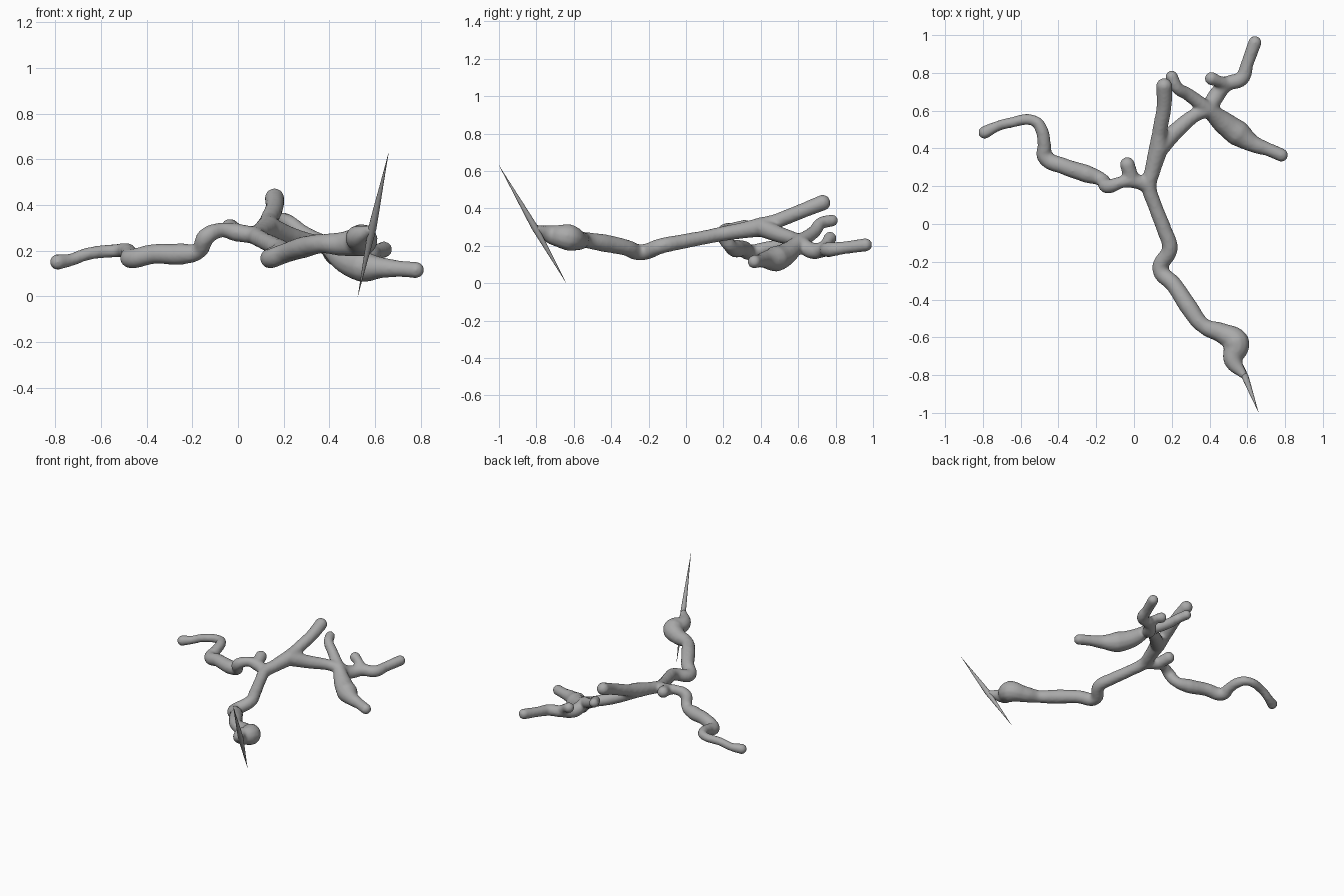
import bpy
from mathutils import Vector

default_cube = bpy.data.objects.get("Cube")
if default_cube:
    bpy.data.objects.remove(default_cube, do_unlink=True)

# One plain grey for the whole model
grey = bpy.data.materials.new("plain_grey")
grey.use_nodes = True
colour = (0.4, 0.4, 0.4, 1.0)
grey.diffuse_color = colour
grey.node_tree.nodes["Principled BSDF"].inputs["Base Color"].default_value = colour


def activate(target, others=()):
    bpy.ops.object.select_all(action="DESELECT")
    for item in (target, *others):
        item.select_set(True)
    bpy.context.view_layer.objects.active = target


def tube(name, points):
    """Tapered tube through (x, y, z, radius) points given in hundredths."""
    curve = bpy.data.curves.new(name, "CURVE")
    curve.dimensions = "3D"
    curve.bevel_depth = 0.01
    curve.bevel_resolution = 4
    curve.resolution_u = 8
    curve.use_fill_caps = True
    spline = curve.splines.new("BEZIER")
    spline.bezier_points.add(len(points) - 1)
    spline.radius_interpolation = "LINEAR"
    for knot, (x, y, z, radius) in zip(spline.bezier_points, points):
        knot.co = Vector((x, y, z)) / 100
        knot.radius = radius
        knot.handle_left_type = knot.handle_right_type = "AUTO"
    obj = bpy.data.objects.new(name, curve)
    bpy.context.collection.objects.link(obj)
    activate(obj)
    bpy.ops.object.convert(target="MESH")
    return bpy.context.view_layer.objects.active


def ball(point):
    """Rounded end of a tube."""
    x, y, z, radius = point
    bpy.ops.mesh.primitive_uv_sphere_add(
        segments=20, ring_count=12, radius=radius / 100,
        location=Vector((x, y, z)) / 100)
    return bpy.context.object


pieces = []


def branch(name, *points):
    pieces.append(tube(name, points))
    pieces.append(ball(points[0]))
    pieces.append(ball(points[-1]))


# Main trunk, from the narrow funnel through the bulb up to the fork
fork = (13, 40, 30, 5.2)
branch("trunk", (58, -80, 29, 2.2), (52.5, -72, 26, 5.2), (54, -63, 24.5, 7.3),
       (47, -58, 23, 5.5), (37, -54, 23, 4.2), (29, -44, 21.5, 4.8),
       (21, -32, 19, 4.4), (14, -24, 16.5, 4.4), (19, -13, 20, 4.2),
       (16, -3, 22, 4), (11, 10, 24.5, 3.8), (8, 20, 26.5, 4),
       (10, 29, 28, 4.3), fork)

# Raised limb straight on from the fork
branch("raised_limb", fork, (13.5, 48, 33, 4), (16, 63, 39, 4), (16, 73, 43, 4.3))

# Link from the fork to the far hub
hub = (39.5, 60.5, 22, 4)
branch("hub_link", fork, (23, 50, 26, 4.4), (33, 58, 23.5, 3.7), hub)

# Limbs spreading from the hub
branch("curled_limb", hub, (28, 69, 28, 3.5), (23, 72, 32, 3.3), (20, 78, 33.5, 3.3))
branch("swollen_limb", hub, (47, 54, 16, 6), (55, 48, 13, 7), (63, 42.5, 12.5, 4.6),
       (71, 39.5, 12, 3.6), (78, 36.5, 11.5, 3.6))
bend = (49, 74, 18, 4)
branch("far_limb", hub, (43, 67, 17.5, 4.5), bend, (57, 77, 18, 4),
       (60, 85, 19, 3.4), (64, 96, 20.5, 3.6))
branch("far_stub", bend, (45, 75.5, 22, 3), (41, 77, 24, 3.6))

# Long winding limb on the right side, with its stub
root = (8, 20, 26.5, 3.8)
elbow = (-1, 23, 28, 4)
branch("winding_limb", root, elbow, (-7, 22, 29, 3.2), (-14, 20, 26, 4),
       (-17, 23.5, 20, 3.6), (-25, 26.5, 18.5, 4.8), (-37, 30.5, 18.5, 4.4),
       (-47, 35.5, 16.5, 4.4), (-47.5, 42, 18.5, 3.6), (-49, 50, 20, 3.4),
       (-52.5, 54.5, 20, 3), (-66, 53.5, 18.5, 2.8), (-73, 51.5, 16, 2.8),
       (-79, 48.5, 15, 3.5))
branch("side_stub", elbow, (-3.5, 31.5, 30, 4))

# Fuse the limbs into one smooth skin
activate(pieces[0], pieces[1:])
bpy.ops.object.join()
vessel = bpy.context.object
vessel.name = "branching_vessel"
remesh = vessel.modifiers.new("fuse", "REMESH")
remesh.mode = "VOXEL"
remesh.voxel_size = 0.01
remesh.use_smooth_shade = True
smooth = vessel.modifiers.new("soften", "SMOOTH")
smooth.factor = 0.5
smooth.iterations = 5

# Thin spike, pointed at both ends, crossing the funnel mouth
spike = tube("crossing_spike", ((66, -100, 63, 0.05), (58.9, -81, 30, 1.8),
                                (52.5, -64, 0, 0.05)))

for part in (vessel, spike):
    part.data.materials.clear()
    part.data.materials.append(grey)
    activate(part)
    bpy.ops.object.shade_smooth()
